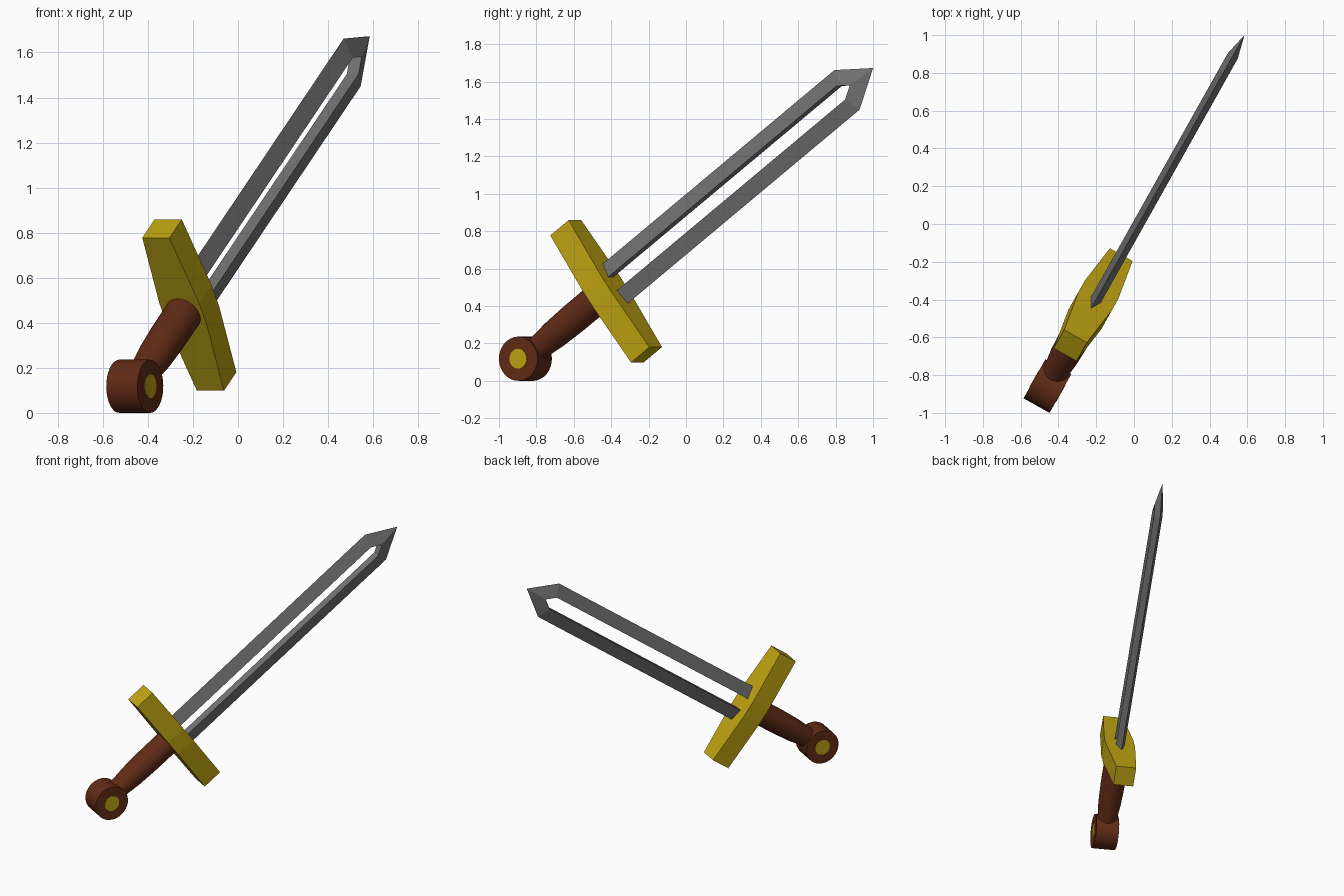
import bpy, bmesh, math
from mathutils import Matrix, Vector

if "Cube" in bpy.data.objects:
    bpy.data.objects.remove(bpy.data.objects["Cube"])

# Sword frame: S along the blade, T across it, N through its thickness
yaw, tilt = math.radians(29.3), math.radians(36.1)
U = Vector((math.sin(yaw), math.cos(yaw), 0))
Z = Vector((0, 0, 1))
S = U * math.cos(tilt) + Z * math.sin(tilt)
T = Z * math.cos(tilt) - U * math.sin(tilt)
N = S.cross(T)
origin = U * -0.973 + N * 0.0205 + Z * 0.118
FRAME = Matrix((S, T, N)).transposed().to_4x4()
FRAME.translation = origin


def material(name, rgb):
    m = bpy.data.materials.new(name)
    m.diffuse_color = (*rgb, 1)
    m.use_nodes = True
    m.node_tree.nodes["Principled BSDF"].inputs["Base Color"].default_value = m.diffuse_color
    return m


gold = material("gold", (0.52, 0.37, 0.006))
steel = material("steel grey", (0.17, 0.17, 0.17))
brown = material("brown leather", (0.12, 0.024, 0.008))


def finish(name, bm, mat, smooth=False):
    bmesh.ops.recalc_face_normals(bm, faces=bm.faces)
    me = bpy.data.meshes.new(name)
    bm.to_mesh(me)
    bm.free()
    me.transform(FRAME)
    me.materials.append(mat)
    ob = bpy.data.objects.new(name, me)
    bpy.context.collection.objects.link(ob)
    if smooth:
        bpy.ops.object.select_all(action='DESELECT')
        ob.select_set(True)
        bpy.context.view_layer.objects.active = ob
        bpy.ops.object.shade_smooth_by_angle(angle=math.radians(35))
    return ob


def loft(rings):
    """Closed solid through a list of equally sized rings."""
    bm = bmesh.new()
    vs = [[bm.verts.new(p) for p in r] for r in rings]
    k = len(vs[0])
    for a, b in zip(vs, vs[1:]):
        for i in range(k):
            j = (i + 1) % k
            bm.faces.new((a[i], a[j], b[j], b[i]))
    bm.faces.new(vs[0])
    bm.faces.new(vs[-1])
    return bm


def disc_solid(radius, z0, z1, sides=32):
    def ring(z):
        return [(radius * math.cos(2 * math.pi * i / sides),
                 radius * math.sin(2 * math.pi * i / sides), z) for i in range(sides)]
    return loft([ring(z0), ring(z1)])


# Blade: sharp outer edge, thick inner edge around a pointed slot
outer = [(0.62, 0.131), (2.44, 0.131), (2.638, 0), (2.44, -0.131), (0.62, -0.131)]
inner = [(0.62, 0.045), (2.414, 0.045), (2.482, 0), (2.414, -0.045), (0.62, -0.045)]
h = 0.03
blade = loft([[(*o, 0), (*i, h), (*i, -h)] for o, i in zip(outer, inner)])
finish("blade", blade, steel)

# Crossguard: square ends, thicker middle
guard = loft([[(0.543, t, -w), (0.682, t, -w), (0.682, t, w), (0.543, t, w)]
              for t, w in ((-0.42, 0.069), (-0.06, 0.101), (0.06, 0.101), (0.42, 0.069))])
finish("crossguard", guard, gold)

# Grip: round, slightly slimmer toward the pommel
sides = 32
grip = loft([[(s, r * math.cos(2 * math.pi * i / sides), r * math.sin(2 * math.pi * i / sides))
              for i in range(sides)]
             for s, r in ((0.03, 0.066), (0.13, 0.069), (0.22, 0.078), (0.36, 0.083), (0.57, 0.084))])
finish("grip", grip, brown, True)

# Pommel: short cylinder lying across the grip, with a gold disc on each end
finish("pommel", disc_solid(0.118, -0.079, 0.079), brown, True)
for label, sign in (("right", 1), ("left", -1)):
    finish("pommel_disc_" + label, disc_solid(0.053, sign * 0.077, sign * 0.081), gold, True)
